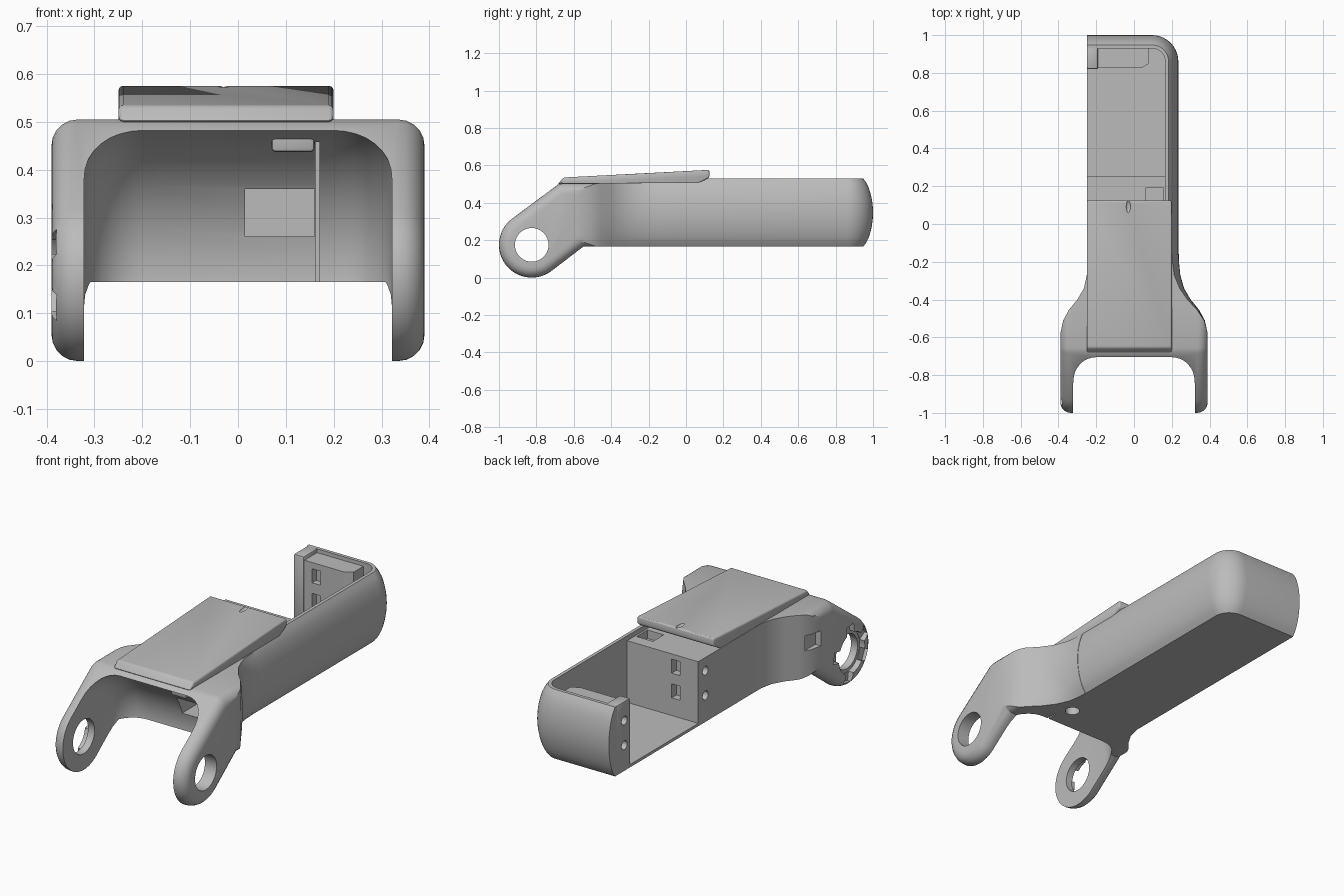
import bpy, bmesh, math
from mathutils import Matrix

if "Cube" in bpy.data.objects:
    bpy.data.objects.remove(bpy.data.objects["Cube"])

GREY = (0.5, 0.5, 0.5, 1)
grey = bpy.data.materials.new("mid grey plastic")
grey.use_nodes = True
grey.diffuse_color = GREY
grey.node_tree.nodes["Principled BSDF"].inputs["Base Color"].default_value = GREY


def finish(name, bm):
    bmesh.ops.recalc_face_normals(bm, faces=bm.faces)
    mesh = bpy.data.meshes.new(name)
    bm.to_mesh(mesh)
    bm.free()
    obj = bpy.data.objects.new(name, mesh)
    bpy.context.collection.objects.link(obj)
    mesh.materials.append(grey)
    return obj


def loft(name, rings):
    """Skin a list of equal-length rings and cap both ends."""
    bm = bmesh.new()
    rows = [[bm.verts.new(p) for p in ring] for ring in rings]
    for a, b in zip(rows, rows[1:]):
        for i in range(len(a)):
            j = (i + 1) % len(a)
            bm.faces.new((a[i], a[j], b[j], b[i]))
    bm.faces.new(rows[0])
    bm.faces.new(rows[-1])
    return finish(name, bm)


def prism(name, pts, axis, lo, hi):
    """Extrude a 2D outline: (y, z) along x, or (x, y) along z."""
    place = (lambda p, t: (t, *p)) if axis == "x" else (lambda p, t: (*p, t))
    return loft(name, [[place(p, t) for p in pts] for t in (lo, hi)])


def bevel(obj, width, segments, pick=lambda e: True):
    bm = bmesh.new()
    bm.from_mesh(obj.data)
    bmesh.ops.bevel(bm, geom=[e for e in bm.edges if pick(e)], offset=width,
                    segments=segments, profile=0.5, affect="EDGES", clamp_overlap=False)
    bm.to_mesh(obj.data)
    bm.free()
    return obj


def box(name, x, y, z, round_by=0):
    obj = prism(name, [(x[0], y[0]), (x[1], y[0]), (x[1], y[1]), (x[0], y[1])], "z", *z)
    return bevel(obj, round_by, 2) if round_by else obj


def rod(name, centre, radius, length, axis="x"):
    bm = bmesh.new()
    turn = Matrix.Rotation(math.pi / 2, 4, "Y") if axis == "x" else Matrix()
    bmesh.ops.create_cone(bm, cap_ends=True, segments=40, radius1=radius, radius2=radius,
                          depth=length, matrix=Matrix.Translation(centre) @ turn)
    return finish(name, bm)


def combine(obj, tools, operation="DIFFERENCE"):
    """Apply booleans and drop the helper solids."""
    for tool in tools:
        mod = obj.modifiers.new("cut", "BOOLEAN")
        mod.operation, mod.object, mod.solver = operation, tool, "EXACT"
    deps = bpy.context.evaluated_depsgraph_get()
    mesh = bpy.data.meshes.new_from_object(obj.evaluated_get(deps))
    obj.modifiers.clear()
    obj.data = mesh
    for tool in tools:
        bpy.data.objects.remove(tool)
    return obj


# Shared bulge of the outer side: inset at a height, zero at mid height
HALF, MIDDLE = 0.1825, 0.3475
LEVELS = [MIDDLE + HALF * i / 8 for i in range(-8, 9)]


def bulge(z):
    t = (z - MIDDLE) / HALF
    return 0.042 * t * t + 0.01 * t ** 8


# Body: side silhouette with rounded rims, trimmed by the flared plan outline
hub_y, hub_z, hub_r = -0.825, 0.175, 0.175
side = [(hub_y + hub_r * math.cos(math.radians(a)), hub_z + hub_r * math.sin(math.radians(a)))
        for a in range(127, 308, 6)]
side += [(-0.55, 0.165), (0.255, 0.165), (0.255, 0.505), (-0.655, 0.505), (-0.685, 0.497)]
body = prism("fork_body", side, "x", -0.39, 0.39)
bevel(body, 0.055, 5, lambda e: abs(e.verts[0].co.x - e.verts[1].co.x) < 1e-5)

flare = [(0.39, -0.58), (0.375, -0.51), (0.345, -0.455), (0.3, -0.4), (0.265, -0.34),
         (0.245, -0.27), (0.238, -0.2), (0.237, -0.16)]


def plan(z):
    """Plan outline whose left flare fades into the bulged wall."""
    left = [(x - bulge(z) * min(1, max(0, (y + 0.55) / 0.3)), y) for x, y in flare]
    right = [(max(-x, -0.39) if y < -0.3 else -0.25, y) for x, y in reversed(flare)]
    ring = [(-0.5, -1.1), (0.5, -1.1), (0.5, -0.6)] + left
    ring += [(0.175, -0.15), (0.175, 0.3), (-0.25, 0.3)] + right + [(-0.5, -0.6)]
    return ring


trim = [[(*p, -0.2) for p in plan(LEVELS[0])]]
trim += [[(*p, z) for p in plan(z)] for z in LEVELS]
trim.append([(*p, 0.8) for p in plan(LEVELS[-1])])
combine(body, [loft("plan_trim", trim)], "INTERSECT")

# Round clearance bowl between the arms, concentric with the hubs
bowl = rod("clearance_bowl", (0, 0, 0), 0.328, 0.644)
bevel(bowl, 0.125, 8, lambda e: abs(e.verts[0].co.x - e.verts[1].co.x) < 1e-5)
bowl.data.transform(Matrix.Translation((0, hub_y, hub_z)) @ Matrix.Diagonal((1, 1.07, 1, 1)))

SLOTS = (0.31, 0.44)
cutters = [bowl, rod("hub_hole", (0, hub_y, hub_z), 0.09, 1),
           rod("right_hub_recess", (-0.39, hub_y, hub_z), 0.108, 0.06),
           box("cable_recess", (0.015, 0.16), (-0.65, -0.36), (0.26, 0.36)),
           box("seam_groove", (0.162, 0.17), (-0.65, -0.42), (0.1, 0.49)),
           box("latch_notch", (0.06, 0.155), (0.1, 0.19), (0.46, 0.6)),
           box("side_pocket", (-0.42, -0.355), (-0.57, -0.48), (0.31, 0.39)),
           rod("floor_hole", (0.12, -0.34, 0.17), 0.036, 0.1, "z")]
for z in SLOTS:
    cutters += [box("contact_slot", (-0.145, -0.095), (0.215, 0.3), (z - 0.037, z + 0.037)),
                rod("screw_hole", (-0.25, 0.195, z - 0.005), 0.023, 0.06)]
# Shallow clip pockets around the right hub
for angle in (10, 85, 150, 205, 280):
    slot = box("clip_pocket", (-0.42, -0.362), (0.06, 0.15), (-0.03, 0.03))
    slot.data.transform(Matrix.Translation((0, hub_y, hub_z))
                        @ Matrix.Rotation(math.radians(angle), 4, "X"))
    cutters.append(slot)
combine(body, cutters)

# Floor of the tray
prism("tray_floor", [(-0.25, 0.945), (0.09, 0.945), (0.15, 0.91), (0.178, 0.86),
                     (0.178, 0.2), (-0.25, 0.2)], "z", 0.165, 0.18)

# Bulged wall swept along the left side and around the back
path = [((0.235, -0.25), (1, 0)), ((0.235, -0.16), (1, 0))]
for a in range(0, 91, 9):
    n = (math.cos(math.radians(a)), math.sin(math.radians(a)))
    path.append(((0.095 + 0.14 * n[0], 0.86 + 0.14 * n[1]), n))
path.append(((-0.25, 1), (0, 1)))
section = [(bulge(z), z) for z in LEVELS] + [(0.07, LEVELS[-1]), (0.07, LEVELS[0])]
loft("tray_wall", [[(p[0] - n[0] * d, p[1] - n[1] * d, z) for d, z in section]
                   for p, n in path])

# Return post and contact block at the back of the tray
post = box("end_post", (-0.25, -0.19), (0.82, 0.947), (0.165, 0.53), 0.008)
combine(post, [rod("post_hole", (-0.25, 0.87, z - 0.01), 0.023, 0.06) for z in SLOTS])
block = prism("contact_block", [(-0.195, 0.825), (0.04, 0.825), (0.08, 0.85), (0.08, 0.94),
                                (-0.195, 0.94)], "z", 0.17, 0.51)
combine(block, [box("block_slot", (-0.145, -0.095), (0.8, 0.86), (z - 0.037, z + 0.037))
                for z in SLOTS])

# Sloping lid with a small finger notch
lid = prism("top_lid", [(-0.685, 0.5), (-0.655, 0.535), (0.125, 0.576), (0.125, 0.535),
                        (0.06, 0.5)], "x", -0.25, 0.2)
bevel(lid, 0.01, 3)
bm = bmesh.new()
bmesh.ops.create_uvsphere(bm, u_segments=20, v_segments=12, radius=1,
                          matrix=Matrix.Translation((-0.03, 0.09, 0.578))
                          @ Matrix.Diagonal((0.012, 0.035, 0.012, 1)))
combine(lid, [finish("finger_notch", bm)])

# Latch tab and rounded lip under the front of the roof
box("latch_tab", (0.07, 0.16), (-0.66, -0.5), (0.437, 0.502), 0.008)
box("roof_lip", (-0.25, 0.06), (-0.67, -0.62), (0.47, 0.502), 0.01)

# Smooth curved surfaces and keep the crisp edges
for obj in bpy.context.scene.objects:
    if obj.type == "MESH" and grey.name in obj.data.materials:
        obj.data.polygons.foreach_set("use_smooth", [True] * len(obj.data.polygons))
        obj.data.set_sharp_from_angle(angle=math.radians(25))
